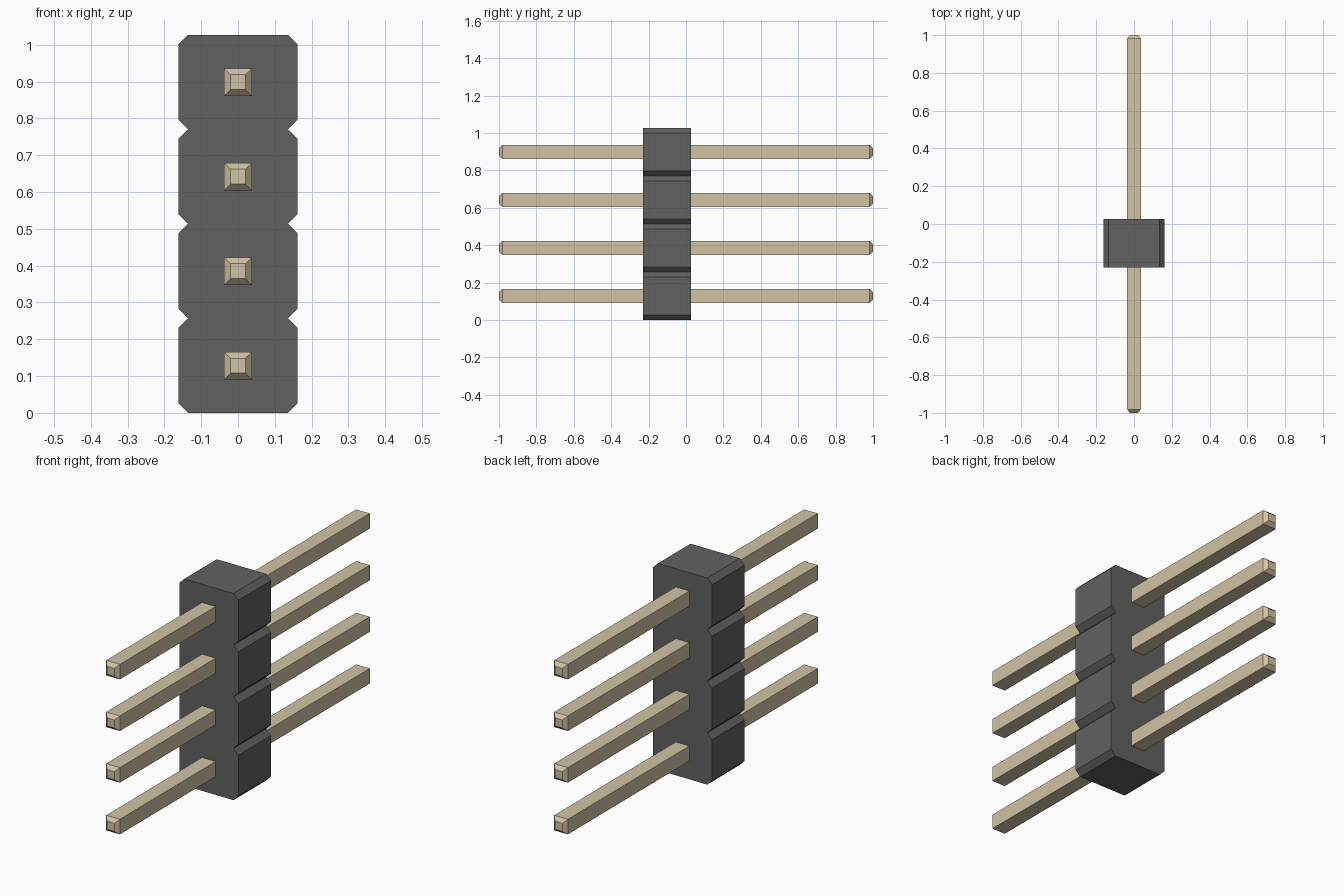
import bpy, bmesh

if "Cube" in bpy.data.objects:
    bpy.data.objects.remove(bpy.data.objects["Cube"])

N = 4                 # pin count
P = 0.2567            # pitch between pins
HW = 0.162            # housing half width
C = 0.0265            # chamfer size
Y0, Y1 = -0.229, 0.027


def material(name, color):
    m = bpy.data.materials.new(name)
    m.diffuse_color = (*color, 1)
    m.use_nodes = True
    m.node_tree.nodes["Principled BSDF"].inputs["Base Color"].default_value = m.diffuse_color
    return m


def loft(name, rings, mat):
    """Join successive closed rings of points and cap both ends."""
    bm = bmesh.new()
    loops = [[bm.verts.new(p) for p in ring] for ring in rings]
    for a, b in zip(loops, loops[1:]):
        for i in range(len(a)):
            j = (i + 1) % len(a)
            bm.faces.new((a[i], a[j], b[j], b[i]))
    bm.faces.new(loops[0])
    bm.faces.new(loops[-1])
    bmesh.ops.recalc_face_normals(bm, faces=bm.faces)
    me = bpy.data.meshes.new(name)
    bm.to_mesh(me)
    bm.free()
    me.materials.append(mat)
    ob = bpy.data.objects.new(name, me)
    bpy.context.collection.objects.link(ob)
    return ob


black = material("black_plastic", (0.12, 0.12, 0.12))
tan = material("plated_metal", (0.64, 0.54, 0.37))

# Housing: notched outline, right side mirrored to the left
right = [(HW - C, 0)]
for i in range(N):
    right += [(HW, i * P + C), (HW, (i + 1) * P - C), (HW - C, (i + 1) * P)]
outline = right + [(-x, z) for x, z in reversed(right)]
loft("housing", [[(x, y, z) for x, z in outline] for y in (Y0, Y1)], black)

# Square pins with tapered tips at both ends
section = [(-1, -1), (1, -1), (1, 1), (-1, 1)]
stations = [(-1, 0.02), (-0.981, 0.0375), (0.981, 0.0375), (1, 0.02)]
for i in range(N):
    zc = (i + 0.5) * P
    loft(f"pin_{i + 1}",
         [[(sx * h, y, zc + sz * h) for sx, sz in section] for y, h in stations],
         tan)
